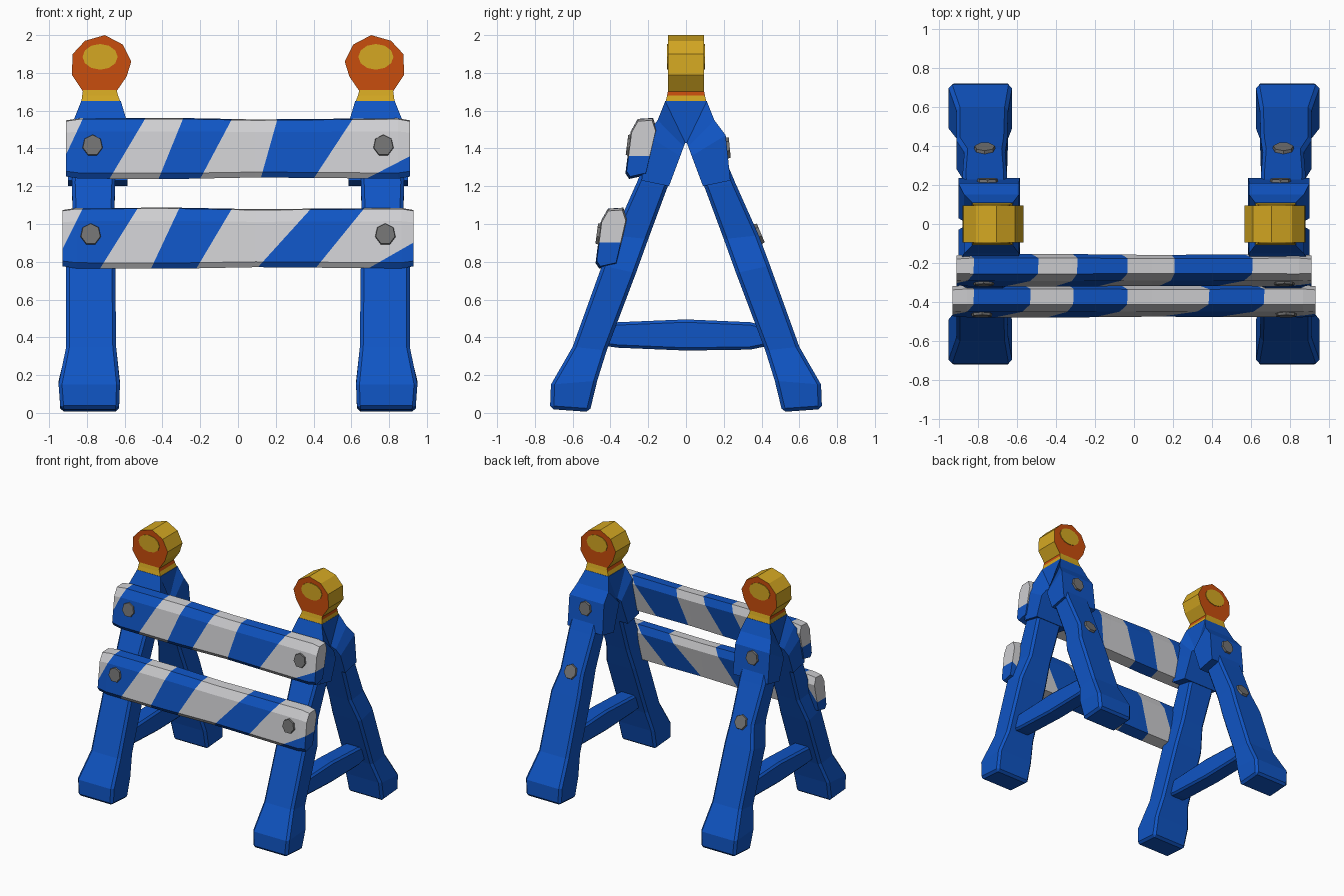
import bpy, bmesh, math
from mathutils import Vector

if "Cube" in bpy.data.objects:
    bpy.data.objects.remove(bpy.data.objects["Cube"])


def material(name, rgb):
    m = bpy.data.materials.new(name)
    m.diffuse_color = (*rgb, 1)
    m.use_nodes = True
    m.node_tree.nodes["Principled BSDF"].inputs["Base Color"].default_value = m.diffuse_color
    return m


BLUE = material("blue paint", (0.005, 0.09, 0.55))
WHITE = material("white stripe", (0.62, 0.62, 0.64))
YELLOW = material("amber yellow", (0.66, 0.39, 0.016))
ORANGE = material("orange", (0.58, 0.075, 0.004))
GREY = material("bolt grey", (0.17, 0.17, 0.17))


def finish(bm, name, mats, bevel=0):
    bmesh.ops.recalc_face_normals(bm, faces=bm.faces[:])
    me = bpy.data.meshes.new(name)
    bm.to_mesh(me)
    bm.free()
    for m in mats:
        me.materials.append(m)
    ob = bpy.data.objects.new(name, me)
    bpy.context.collection.objects.link(ob)
    if bevel:
        mod = ob.modifiers.new("chamfer", 'BEVEL')
        mod.width, mod.segments = bevel, 1
        mod.limit_method, mod.angle_limit = 'ANGLE', math.radians(50)
    return ob


def loft(rings):
    """Skin a row of equal-sized point rings and cap both ends."""
    bm = bmesh.new()
    vs = [[bm.verts.new(p) for p in r] for r in rings]
    n = len(rings[0])
    for a, b in zip(vs, vs[1:]):
        for i in range(n):
            j = (i + 1) % n
            bm.faces.new((a[i], a[j], b[j], b[i]))
    bm.faces.new(vs[0])
    bm.faces.new(vs[-1])
    bmesh.ops.recalc_face_normals(bm, faces=bm.faces[:])
    return bm


def strip(sections, sx, sy=1):
    """Rings from (x0, x1, outer y, outer z, inner y, inner z)."""
    return loft([[(sx * a, sy * yo, zo), (sx * b, sy * yo, zo),
                  (sx * b, sy * yi, zi), (sx * a, sy * yi, zi)]
                 for a, b, yo, zo, yi, zi in sections])


def disc(name, loc, normal, rx, rz, depth, sides, mat):
    bm = bmesh.new()
    bmesh.ops.create_cone(bm, cap_ends=True, segments=sides, radius1=1,
                          radius2=0.9 if depth > 0.01 else 1, depth=depth)
    bmesh.ops.scale(bm, vec=(rx, rz, 1), verts=bm.verts[:])
    ob = finish(bm, name, [mat])
    ob.rotation_euler = Vector(normal).to_track_quat('Z', 'Y').to_euler()
    ob.location = loc


LEG = [(0.63, 0.94, 0.72, 0.02, 0.51, 0.005),
       (0.625, 0.95, 0.715, 0.15, 0.47, 0.17),
       (0.645, 0.91, 0.60, 0.35, 0.42, 0.33),
       (0.65, 0.91, 0.445, 0.78, 0.265, 0.74),
       (0.66, 0.87, 0.385, 0.94, 0.20, 0.92),
       (0.65, 0.88, 0.26, 1.22, 0.10, 1.19),
       (0.65, 0.87, 0.15, 1.48, 0.01, 1.42)]
SADDLE = [(0.585, 0.90, 0.235, 1.23, 0.09, 1.20),
          (0.59, 0.90, 0.21, 1.47, 0.03, 1.36),
          (0.59, 0.87, 0.15, 1.55, 0.012, 1.41),
          (0.62, 0.83, 0.11, 1.65, 0.004, 1.43)]
SADDLE = [(a, b, -yo, zo, -yi, zi) for a, b, yo, zo, yi, zi in SADDLE] + SADDLE[::-1]
LAMP = [(0.645, 1.70), (0.82, 1.70), (0.88, 1.79), (0.875, 1.90), (0.81, 1.97),
        (0.705, 2.0), (0.61, 1.95), (0.565, 1.86), (0.59, 1.78)]
BRACE = [(-0.47, 0.36, 0.46), (-0.36, 0.345, 0.48), (0, 0.33, 0.495),
         (0.34, 0.335, 0.48), (0.46, 0.36, 0.45)]

for side, s in (("left", -1), ("right", 1)):
    # A-frame legs and the saddle joining their tops
    for pos, sy in (("front", -1), ("back", 1)):
        finish(strip(LEG, s, sy), f"{pos}_leg_{side}", [BLUE], 0.018)
    finish(strip(SADDLE, s), f"saddle_{side}", [BLUE])

    # cross brace between the legs
    finish(loft([[(s * 0.71, y, a), (s * 0.85, y, a), (s * 0.85, y, b), (s * 0.71, y, b)]
                 for y, a, b in BRACE]), f"brace_{side}", [BLUE], 0.015)

    # lamp neck, orange on the upper outer sides
    bm = loft([[(s * a, -y, z), (s * b, -y, z), (s * b, y, z), (s * a, y, z)]
               for a, b, y, z in ((0.62, 0.83, 0.11, 1.64), (0.635, 0.825, 0.10, 1.68),
                                  (0.645, 0.82, 0.094, 1.715))])
    for f in bm.faces:
        f.material_index = int(abs(f.normal.x) > 0.7 and f.calc_center_median().z > 1.68)
    finish(bm, f"lamp_neck_{side}", [YELLOW, ORANGE])

    # lamp drum, orange front and back
    bm = loft([[(s * x, y, z) for x, z in LAMP] for y in (-0.095, 0.095)])
    for f in bm.faces:
        f.material_index = int(abs(f.normal.y) > 0.7)
    finish(bm, f"lamp_{side}", [YELLOW, ORANGE])

    # lenses and bolts
    for pos, sy in (("front", -1), ("back", 1)):
        disc(f"lens_{pos}_{side}", (s * 0.73, sy * 0.096, 1.885), (0, sy, 0),
             0.093, 0.068, 0.008, 12, YELLOW)
    for name, loc, nrm in (("upper_rail_bolt", (0.77, -0.30, 1.415), (0, -1, 0.13)),
                           ("lower_rail_bolt", (0.78, -0.46, 0.945), (0, -1, 0.13)),
                           ("saddle_bolt", (0.75, 0.219, 1.40), (0, 1, 0.1)),
                           ("leg_bolt", (0.765, 0.385, 0.945), (0, 1, 0.42))):
        disc(f"{name}_{side}", (s * loc[0], *loc[1:]), nrm, 0.058, 0.062, 0.026, 7, GREY)

# striped rails: one tilted profile, cut along slanted stripe edges
PROFILE = [(-0.32, 1.27), (-0.292, 1.49), (-0.255, 1.555), (-0.175, 1.56),
           (-0.155, 1.50), (-0.21, 1.26), (-0.30, 1.24)]
RAILS = (("upper_rail", 0, 0, 0.91,
          [(-0.82, -0.97), (-0.49, -0.68), (-0.29, -0.42), (-0.03, -0.20),
           (0.21, 0.12), (0.61, 0.40), (1.30, 0.68)]),
         ("lower_rail", -0.158, -0.475, 0.93,
          [(-0.82, -0.98), (-0.53, -0.73), (-0.31, -0.46), (-0.03, -0.22),
           (0.39, 0.10), (0.67, 0.41), (1.25, 0.69)]))
for name, dy, dz, half, edges in RAILS:
    rings = []
    for t, k in ((-1, 0.93), (-0.92, 1), (-0.35, 1.01), (0.1, 0.96), (0.5, 0.98), (0.93, 1), (1, 0.93)):
        rings.append([(t * half, -0.24 + (y + 0.24) * k + dy, 1.40 + (z - 1.40) * k + dz)
                      for y, z in PROFILE])
    bm = loft(rings)
    zt, zb = 1.56 + dz, 1.24 + dz
    for xt, xb in edges:
        bmesh.ops.bisect_plane(bm, geom=bm.verts[:] + bm.edges[:] + bm.faces[:],
                               plane_co=(xb, 0, zb), plane_no=(zt - zb, 0, xb - xt))
    for f in bm.faces:
        c = f.calc_center_median()
        passed = sum(c.x > xb + (xt - xb) * (c.z - zb) / (zt - zb) for xt, xb in edges)
        f.material_index = passed % 2
    finish(bm, name, [WHITE, BLUE])
